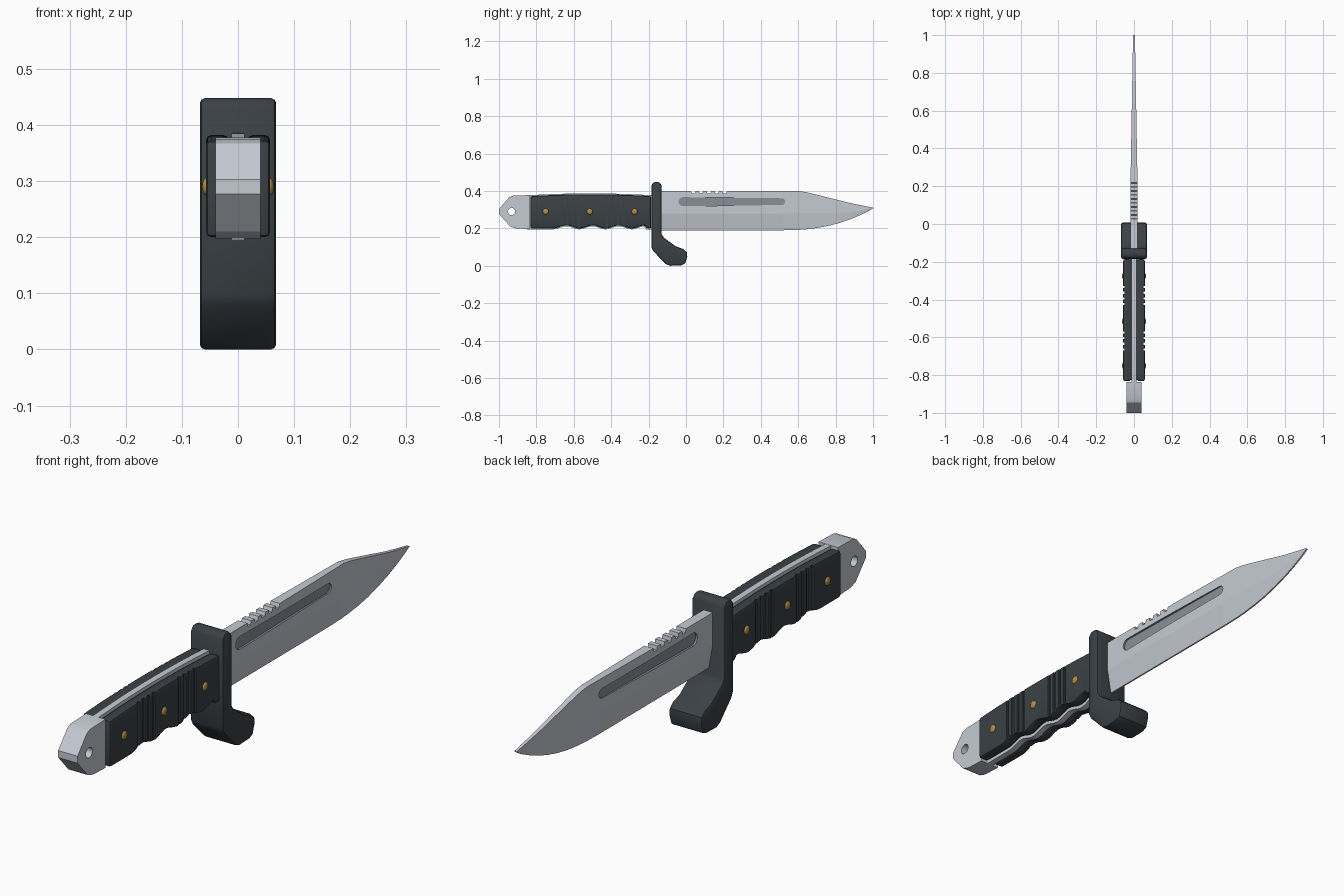
import bpy, bmesh, math
from mathutils import Matrix

cube = bpy.data.objects.get("Cube")
if cube:
    bpy.data.objects.remove(cube, do_unlink=True)


def material(name, rgb, metallic=0.0):
    m = bpy.data.materials.new(name)
    m.use_nodes = True
    m.diffuse_color = (*rgb, 1)
    m.node_tree.nodes["Principled BSDF"].inputs["Base Color"].default_value = (*rgb, 1)
    return m


steel = material("steel", (0.56, 0.59, 0.65))
groove_steel = material("groove steel", (0.25, 0.27, 0.31))
black = material("black grip", (0.043, 0.052, 0.059))
brass = material("brass", (0.45, 0.27, 0.06))


def finish(name, bm, *mats):
    bmesh.ops.recalc_face_normals(bm, faces=bm.faces[:])
    mesh = bpy.data.meshes.new(name)
    bm.to_mesh(mesh)
    bm.free()
    for m in mats:
        mesh.materials.append(m)
    ob = bpy.data.objects.new(name, mesh)
    bpy.context.collection.objects.link(ob)
    return ob


def prism(name, outline, x0, x1, *mats):
    """Extrude a side outline of (y, z) points from x0 to x1."""
    bm = bmesh.new()
    a = [bm.verts.new((x0, y, z)) for y, z in outline]
    b = [bm.verts.new((x1, y, z)) for y, z in outline]
    bm.faces.new(a)
    bm.faces.new(b)
    n = len(a)
    for i in range(n):
        j = (i + 1) % n
        bm.faces.new((a[i], a[j], b[j], b[i]))
    return finish(name, bm, *mats)


def activate(ob):
    bpy.ops.object.select_all(action='DESELECT')
    ob.select_set(True)
    bpy.context.view_layer.objects.active = ob


def bevel(ob, width, segments=2):
    mod = ob.modifiers.new("bevel", 'BEVEL')
    mod.width, mod.segments = width, segments
    mod.limit_method, mod.angle_limit = 'ANGLE', math.radians(50)
    activate(ob)
    bpy.ops.object.modifier_apply(modifier=mod.name)


def cut(ob, cutters):
    for c in cutters:
        mod = ob.modifiers.new("cut", 'BOOLEAN')
        mod.operation, mod.solver, mod.object = 'DIFFERENCE', 'EXACT', c
        activate(ob)
        bpy.ops.object.modifier_apply(modifier=mod.name)
        bpy.data.objects.remove(c, do_unlink=True)


def smooth(ob, degrees=35):
    activate(ob)
    bpy.ops.object.shade_smooth_by_angle(angle=math.radians(degrees))


def circle(cy, cz, r, n=24):
    return [(cy + r * math.cos(2 * math.pi * i / n), cz + r * math.sin(2 * math.pi * i / n))
            for i in range(n)]


# Blade: cross-sections along y, thick at the spine, thin at the edge
def half_width(y):
    if y < 0.2:
        return 0.019
    return 0.019 - 0.014 * (y - 0.2) / 0.8


stations = [(-0.15, 0.19, 0.4), (0.2, 0.19, 0.4), (0.52, 0.19, 0.4), (0.6, 0.192, 0.4),
            (0.64, 0.195, 0.394), (0.7, 0.202, 0.38), (0.76, 0.213, 0.365),
            (0.82, 0.229, 0.35), (0.88, 0.249, 0.335), (0.93, 0.27, 0.325),
            (0.97, 0.289, 0.317), (1.0, 0.307, 0.311)]
bm = bmesh.new()
rings = []
for y, zb, zt in stations:
    w = half_width(y)
    zs = zb + 0.43 * (zt - zb)
    rings.append([bm.verts.new((x, y, z)) for x, z in
                  ((-0.003, zb), (0.003, zb), (w, zs), (w, zt), (-w, zt), (-w, zs))])
bm.faces.new(rings[0])
bm.faces.new(rings[-1])
for a, b in zip(rings, rings[1:]):
    for i in range(6):
        j = (i + 1) % 6
        bm.faces.new((a[i], a[j], b[j], b[i]))
blade = finish("blade", bm, steel, groove_steel)

# Long groove on each side of the blade, slightly taller near the guard
cutters = []
for side in (-1, 1):
    outline = []
    for i in range(11):
        t = math.pi / 2 + math.pi * i / 10
        outline.append((-0.016 + 0.024 * math.cos(t), 0.343 + 0.024 * math.sin(t)))
    for i in range(11):
        t = -math.pi / 2 + math.pi * i / 10
        outline.append((0.512 + 0.018 * math.cos(t), 0.343 + 0.018 * math.sin(t)))
    c = prism("groove_cutter", outline, 0.0, side * 0.05, steel, groove_steel)
    for v in c.data.vertices:
        if abs(v.co.x) < 0.01:
            v.co.x = side * 0.62 * half_width(v.co.y)
    for p in c.data.polygons:
        p.material_index = 1
    cutters.append(c)

# Saw notches in the spine
for i in range(5):
    y = 0.03 + 0.042 * i
    cutters.append(prism("notch_cutter", [(y, 0.386), (y + 0.016, 0.386), (y + 0.024, 0.41),
                                          (y - 0.004, 0.41)], -0.05, 0.05, steel))
cut(blade, cutters)

# Guard with a forward-curled lower arm
guard = prism("guard", [(-0.185, 0.43), (-0.172, 0.448), (-0.143, 0.448), (-0.13, 0.43),
                        (-0.13, 0.168), (-0.118, 0.15), (-0.055, 0.104), (-0.015, 0.09),
                        (0.004, 0.073), (0.007, 0.05), (-0.005, 0.012), (-0.025, 0.002),
                        (-0.085, 0.0), (-0.108, 0.01), (-0.175, 0.078), (-0.185, 0.098)],
              -0.068, 0.068, black)
bevel(guard, 0.009)
smooth(guard)


# Handle outline: bowed back and finger waves below
def handle_outline(y0, y1, grow=0.0):
    ys = [y0 + (y1 - y0) * i / 56 for i in range(57)]
    top = [(y, 0.372 + grow + 0.01 * (1 - ((y + 0.51) / 0.33) ** 2)) for y in ys]
    low = []
    for y in reversed(ys):
        z = 0.2
        if -0.71 < y < -0.22:
            z = 0.2 + 0.008 * (1 - math.cos(2 * math.pi * (y + 0.71) / 0.14))
        low.append((y, z - grow))
    return top + low


tang = prism("tang", handle_outline(-0.85, -0.15, 0.005), -0.012, 0.012, steel)
smooth(tang)

# Grip scales with two groups of grooves, and domed rivets
for side, label in ((1, "left"), (-1, "right")):
    scale = prism(label + "_grip_scale", handle_outline(-0.832, -0.186),
                  side * 0.017, side * 0.057, black)
    bevel(scale, 0.009)
    grooves = []
    for start in (-0.43, -0.67):
        for i in range(4):
            y = start + 0.03 * i
            grooves.append(prism("grip_groove_cutter", [(y, 0.1), (y + 0.012, 0.1),
                                                        (y + 0.012, 0.45), (y, 0.45)],
                                 side * 0.05, side * 0.08, black))
    cut(scale, grooves)
    smooth(scale)
    # Dark liner closing the gap beside the tang
    liner = prism(label + "_grip_liner", handle_outline(-0.825, -0.186, -0.008),
                  side * 0.012, side * 0.018, black)
    smooth(liner)
    for n, y in enumerate((-0.75, -0.515, -0.275)):
        bm = bmesh.new()
        bmesh.ops.create_uvsphere(bm, u_segments=20, v_segments=12, radius=1,
                                  matrix=Matrix.Translation((side * 0.056, y, 0.29))
                                  @ Matrix.Diagonal((0.008, 0.016, 0.016, 1)))
        rivet = finish(f"{label}_rivet_{n + 1}", bm, brass)
        smooth(rivet, 60)

# Pommel block with a lanyard hole
pommel = prism("pommel", [(-1.0, 0.303), (-0.945, 0.367), (-0.925, 0.375), (-0.836, 0.378),
                          (-0.836, 0.197), (-0.91, 0.2), (-0.94, 0.21), (-1.0, 0.277)],
               -0.04, 0.04, steel)
cut(pommel, [prism("hole_cutter", circle(-0.932, 0.29, 0.019), -0.1, 0.1, steel)])
smooth(pommel, 25)
